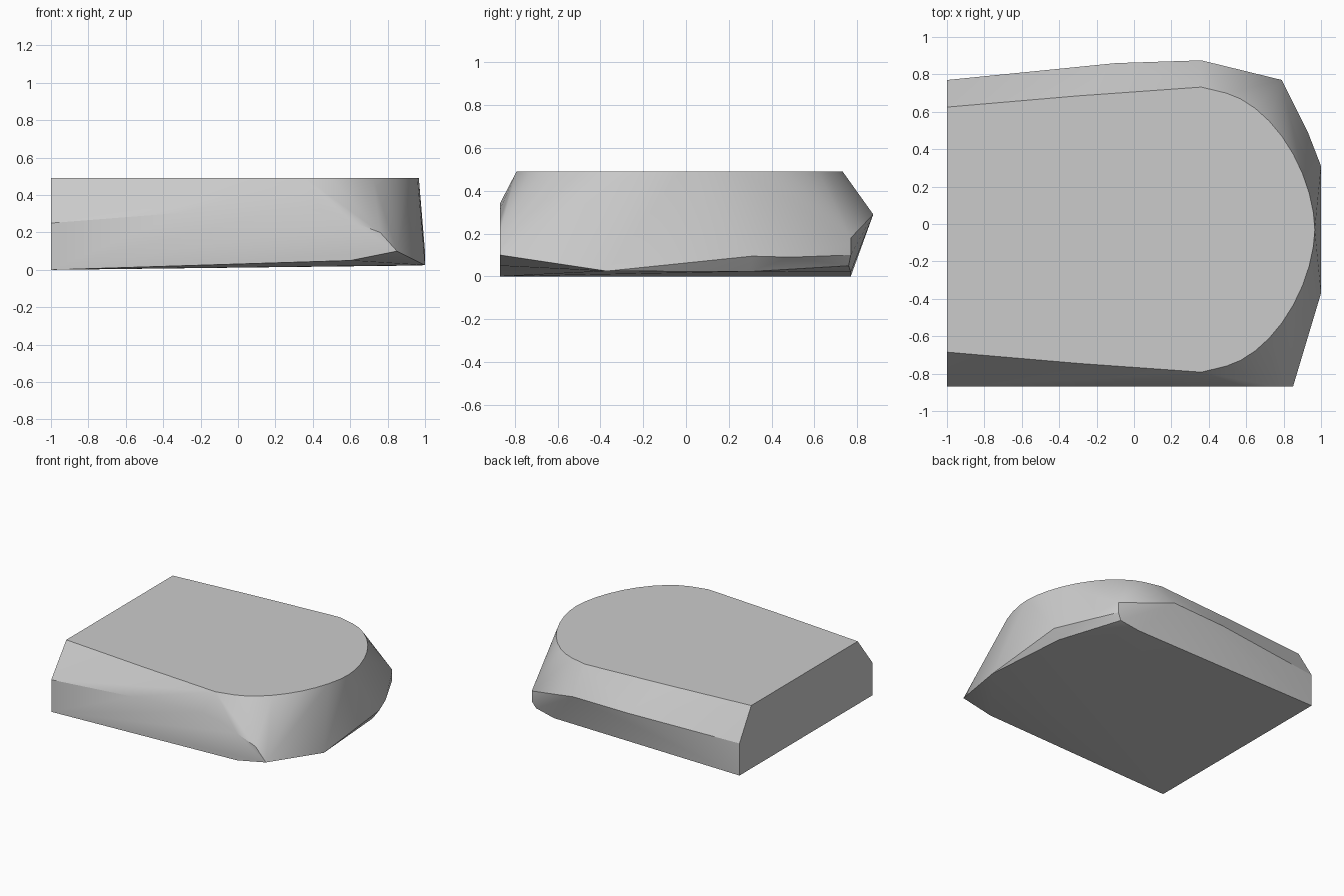
import bpy
import bmesh
import math
from mathutils import Vector

default_cube = bpy.data.objects.get("Cube")
if default_cube:
    bpy.data.objects.remove(default_cube, do_unlink=True)


def flat_material(name, colour):
    material = bpy.data.materials.new(name)
    material.use_nodes = True
    material.diffuse_color = colour
    shader = material.node_tree.nodes["Principled BSDF"]
    shader.inputs["Base Color"].default_value = colour
    shader.inputs["Roughness"].default_value = 0.8
    return material


def top_outline(height, centre_y, shoulder_x, tip_x, half_width, segments):
    """Tapered sides mirrored across the centre line, closed by a rounded nose."""
    half = [(-1, 0.655), (-0.3, 0.715), (0.36, 0.762)]
    power = 2 / 1.75
    for step in range(segments + 1):
        angle = math.radians(90) * step / segments
        along = math.sin(angle) ** power
        across = max(math.cos(angle), 0) ** power
        half.append((shoulder_x + (tip_x - shoulder_x) * along, half_width * across))
    return [Vector((x, centre_y + side * y, height)) for x, y in half for side in (-1, 1)]


def hull_object(name, points, material):
    """Wrap the outlines in one faceted solid and merge its coplanar faces."""
    mesh = bpy.data.meshes.new(name)
    bm = bmesh.new()
    for point in points:
        bm.verts.new(point)
    bmesh.ops.remove_doubles(bm, verts=bm.verts, dist=0.001)
    bmesh.ops.convex_hull(bm, input=bm.verts)
    loose = [vert for vert in bm.verts if not vert.link_faces]
    bmesh.ops.delete(bm, geom=loose, context='VERTS')
    bmesh.ops.dissolve_limit(bm, angle_limit=math.radians(0.3),
                             verts=bm.verts, edges=bm.edges)
    bmesh.ops.recalc_face_normals(bm, faces=bm.faces)
    bm.to_mesh(mesh)
    bm.free()
    mesh.materials.append(material)
    obj = bpy.data.objects.new(name, mesh)
    bpy.context.collection.objects.link(obj)
    return obj


# Flat top with a rounded nose towards +x
top_points = top_outline(height=0.49, centre_y=-0.03, shoulder_x=0.43,
                         tip_x=0.967, half_width=0.74, segments=10)

# Upright front wall, with an arched upper edge and a rising lower edge
front_wall = [Vector((x, -0.87, z)) for x, z in (
    (-1, 0), (-1, 0.25), (-0.3, 0.305), (0.3, 0.34), (0.45, 0.31),
    (0.6, 0.26), (0.76, 0.2), (0.85, 0.1), (0.6, 0.05))]

# Widest line along the back and around to the nose
back_ridge = [Vector(point) for point in (
    (-1, 0.77, 0.25), (-0.1, 0.86, 0.28), (0.36, 0.875, 0.29),
    (0.79, 0.77, 0.18), (0.79, 0.77, 0.1), (0.93, 0.49, 0.09), (1, 0.31, 0.095))]

# Gently rising underside
underside = [Vector(point) for point in (
    (-1, 0.77, 0), (0.6, 0.77, 0.02), (0.76, 0.76, 0.05),
    (0.95, 0.3, 0.023), (1, -0.37, 0.025))]

grey = flat_material("plain grey", (0.6, 0.6, 0.6, 1))
body = hull_object("rounded_block", top_points + front_wall + back_ridge + underside, grey)

# Soft shading across the nose facets, crisp edges elsewhere
bpy.ops.object.select_all(action='DESELECT')
body.select_set(True)
bpy.context.view_layer.objects.active = body
bpy.ops.object.shade_smooth_by_angle(angle=math.radians(30))
